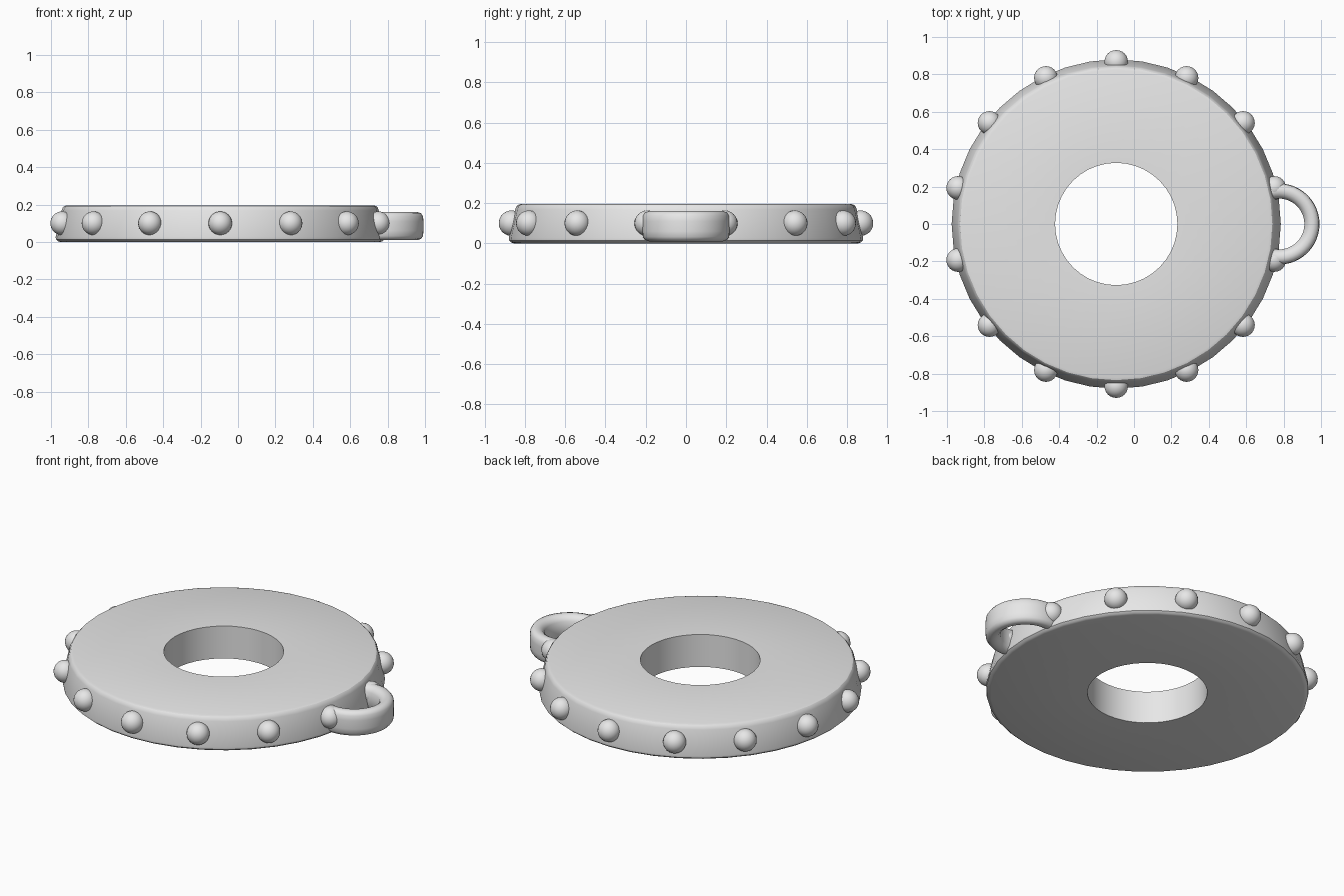
import bpy, bmesh
from math import sin, cos, pi, radians

cube = bpy.data.objects.get("Cube")
if cube:
    bpy.data.objects.remove(cube, do_unlink=True)

grey = bpy.data.materials.new("light_grey")
grey.use_nodes = True
grey.diffuse_color = (0.8, 0.8, 0.8, 1)
grey.node_tree.nodes["Principled BSDF"].inputs["Base Color"].default_value = (0.8, 0.8, 0.8, 1)

DISC_X = -0.095


def finish(name, bm, location, angle=30):
    """Turn a bmesh into a smooth-shaded object with sharp edges kept."""
    bmesh.ops.recalc_face_normals(bm, faces=bm.faces)
    mesh = bpy.data.meshes.new(name)
    bm.to_mesh(mesh)
    bm.free()
    mesh.materials.append(grey)
    obj = bpy.data.objects.new(name, mesh)
    obj.location = location
    bpy.context.collection.objects.link(obj)
    bpy.ops.object.select_all(action='DESELECT')
    obj.select_set(True)
    bpy.context.view_layer.objects.active = obj
    bpy.ops.object.shade_smooth_by_angle(angle=radians(angle))
    return obj


def lathe(name, profile, segments, location, angle=30):
    """Revolve a closed (radius, height) profile around z."""
    bm = bmesh.new()
    rings = []
    for i in range(segments):
        a = 2 * pi * i / segments
        rings.append([bm.verts.new((r * cos(a), r * sin(a), z)) for r, z in profile])
    n = len(profile)
    for i in range(segments):
        a, b = rings[i], rings[(i + 1) % segments]
        for j in range(n):
            k = (j + 1) % n
            bm.faces.new((a[j], b[j], b[k], a[k]))
    return finish(name, bm, location, angle)


# Tapered disc with softened rims and a straight central hole
disc_profile = [(0.327, 0), (0.855, 0), (0.868, 0.004), (0.878, 0.013), (0.88, 0.026),
                (0.848, 0.168), (0.843, 0.182), (0.835, 0.191), (0.822, 0.195), (0.327, 0.195)]
lathe("disc", disc_profile, 40, (DISC_X, 0, 0))

# Hanging loop: a rounded band sunk partly into the disc
loop_profile = [(0.136, 0.04), (0.15, 0.022), (0.165, 0.012), (0.185, 0.01), (0.203, 0.016),
                (0.214, 0.032), (0.217, 0.06), (0.217, 0.11), (0.214, 0.138), (0.203, 0.154),
                (0.185, 0.16), (0.165, 0.158), (0.15, 0.148), (0.136, 0.13)]
lathe("hanging_loop", loop_profile, 48, (0.775, 0, 0), 40)

# Round studs evenly spaced around the rim
STUDS = 14
for i in range(STUDS):
    a = pi / 2 + 2 * pi * i / STUDS
    bm = bmesh.new()
    bmesh.ops.create_uvsphere(bm, u_segments=24, v_segments=16, radius=0.063)
    finish(f"rim_stud_{i + 1}", bm, (DISC_X + 0.867 * cos(a), 0.867 * sin(a), 0.1))
